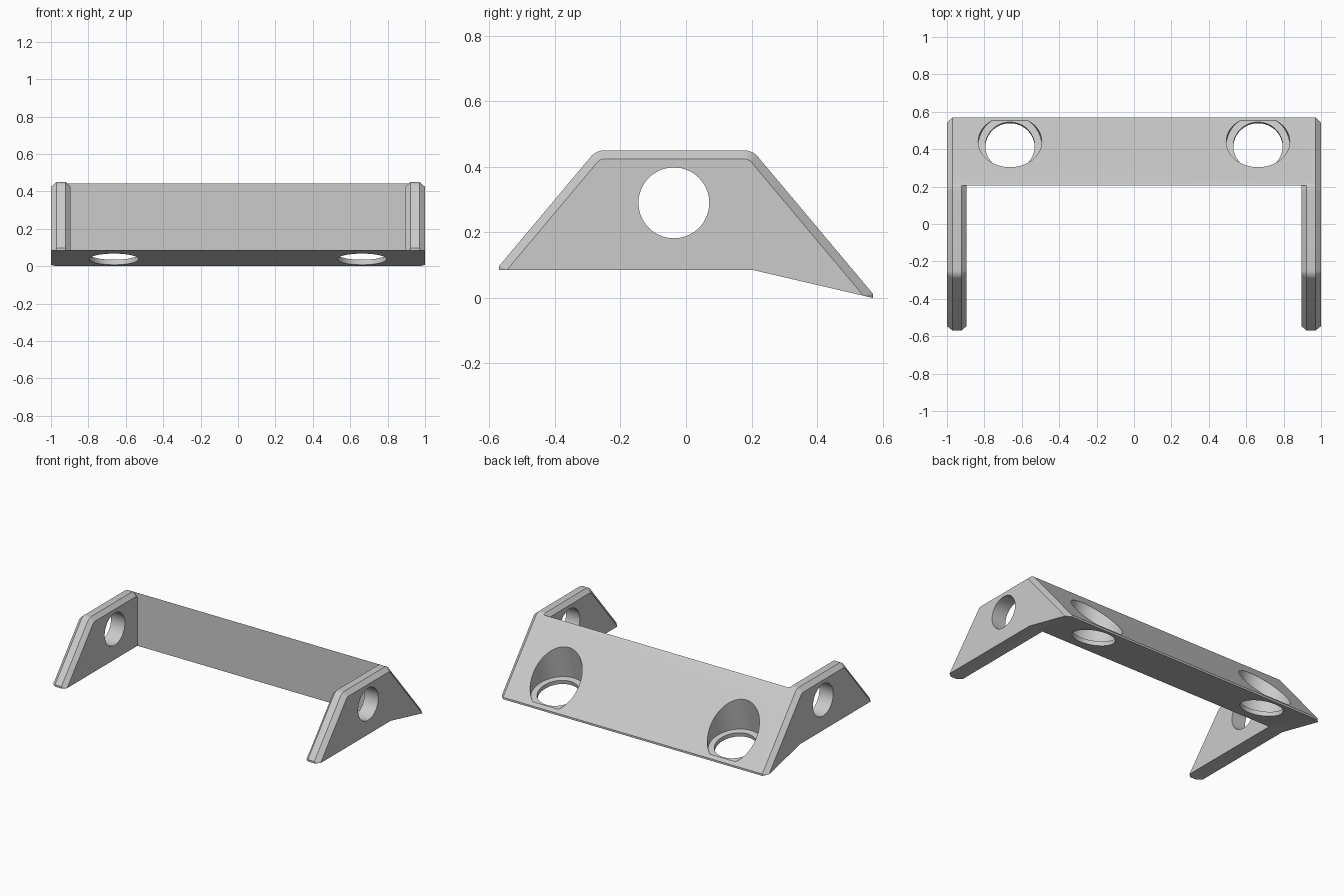
import bpy, bmesh, math
from mathutils import Matrix, Vector

if "Cube" in bpy.data.objects:
    bpy.data.objects.remove(bpy.data.objects["Cube"])

SLOPE = math.radians(40)          # direction of the slope normals
DROP = 1 / math.tan(SLOPE)        # fall of the slopes per unit of y
TILT = 0.085 / 0.365              # fall of the underside towards the back
CHAMFER = 0.026

grey = bpy.data.materials.new("light grey")
grey.diffuse_color = (0.6, 0.6, 0.6, 1)
grey.use_nodes = True
grey.node_tree.nodes["Principled BSDF"].inputs["Base Color"].default_value = grey.diffuse_color


def arm_profile(d):
    """Side outline in (y, z), with the top and slopes moved inward by d."""
    r = 0.054 - d
    arc = []
    for cy, start, end in ((0.178, 40, 90), (-0.249, 90, 140)):
        for i in range(9):
            a = math.radians(start + (end - start) * i / 8)
            arc.append((cy + r * math.cos(a), 0.396 + r * math.sin(a)))
    (ya, za), (yb, zb) = arc[0], arc[-1]
    if d == 0:
        back = [(0.57, 0.0), (0.57, za - (0.57 - ya) * DROP)]
        front = [(-0.57, zb - (yb + 0.57) * DROP), (-0.57, 0.085)]
    else:
        y = (za + ya * DROP - 0.085 - 0.205 * TILT) / (DROP - TILT)
        back = [(y, 0.085 - (y - 0.205) * TILT)] * 2
        front = [(yb - (zb - 0.085) / DROP, 0.085)] * 2
    return [(0.205, 0.085)] + back + arc + front


def loft(name, sections):
    """Skin matching (y, z) outlines placed at a series of x positions."""
    bm = bmesh.new()
    rings = [[bm.verts.new((x, y, z)) for y, z in pts] for x, pts in sections]
    n = len(rings[0])
    for a, b in zip(rings, rings[1:]):
        for i in range(n):
            j = (i + 1) % n
            bm.faces.new((a[i], a[j], b[j], b[i]))
    bm.faces.new(rings[0])
    bm.faces.new(rings[-1])
    bmesh.ops.remove_doubles(bm, verts=bm.verts, dist=1e-5)
    bmesh.ops.recalc_face_normals(bm, faces=bm.faces)
    return finish(name, bm)


def cylinder(name, r, depth, matrix):
    bm = bmesh.new()
    bmesh.ops.create_cone(bm, cap_ends=True, segments=64, radius1=r,
                          radius2=r, depth=depth, matrix=matrix)
    return finish(name, bm)


def finish(name, bm):
    me = bpy.data.meshes.new(name)
    bm.to_mesh(me)
    bm.free()
    ob = bpy.data.objects.new(name, me)
    me.materials.append(grey)
    bpy.context.collection.objects.link(ob)
    return ob


def combine(target, other, operation):
    mod = target.modifiers.new(operation, 'BOOLEAN')
    mod.object, mod.operation, mod.solver = other, operation, 'EXACT'
    bpy.context.view_layer.objects.active = target
    bpy.ops.object.modifier_apply(modifier=mod.name)
    bpy.data.objects.remove(other)


# Cross beam, wedge-shaped and flush with the arms' back slope
full, inset = arm_profile(0), arm_profile(CHAMFER)
slope = [p for p in full[3:] if p[0] > 0.206]
beam = [full[0], full[1], full[2]] + slope + [(0.205, 0.443)]
bracket = loft("bracket", [(-0.94, beam), (0.94, beam)])

# Chamfered side arms
for s in (-1, 1):
    arm = loft("arm", [(s * 1.0, inset), (s * 0.97, full),
                       (s * 0.922, full), (s * 0.896, inset)])
    combine(bracket, arm, 'UNION')

# Round hole through both arms
side = Matrix.Translation((0, -0.037, 0.29)) @ Matrix.Rotation(math.pi / 2, 4, 'Y')
combine(bracket, cylinder("arm_hole", 0.108, 3, side), 'DIFFERENCE')

# Counterbored holes square to the sloping underside
angle = math.atan(TILT)
axis = Vector((0, math.sin(angle), math.cos(angle)))
turn = Matrix.Rotation(-angle, 4, 'X')
for s in (-1, 1):
    base = Vector((s * 0.663, 0.41, 0.085 - 0.205 * TILT))
    for name, r, low, high in (("bolt_hole", 0.132, -0.2, 0.2),
                               ("counterbore", 0.17, 0.028, 0.8)):
        m = Matrix.Translation(base + axis * (low + high) / 2) @ turn
        combine(bracket, cylinder(name, r, high - low, m), 'DIFFERENCE')

# Smooth the rounded corners and bores, keep the edges crisp
bpy.ops.object.select_all(action='DESELECT')
bracket.select_set(True)
bpy.context.view_layer.objects.active = bracket
bpy.ops.object.shade_smooth_by_angle(angle=math.radians(25))
